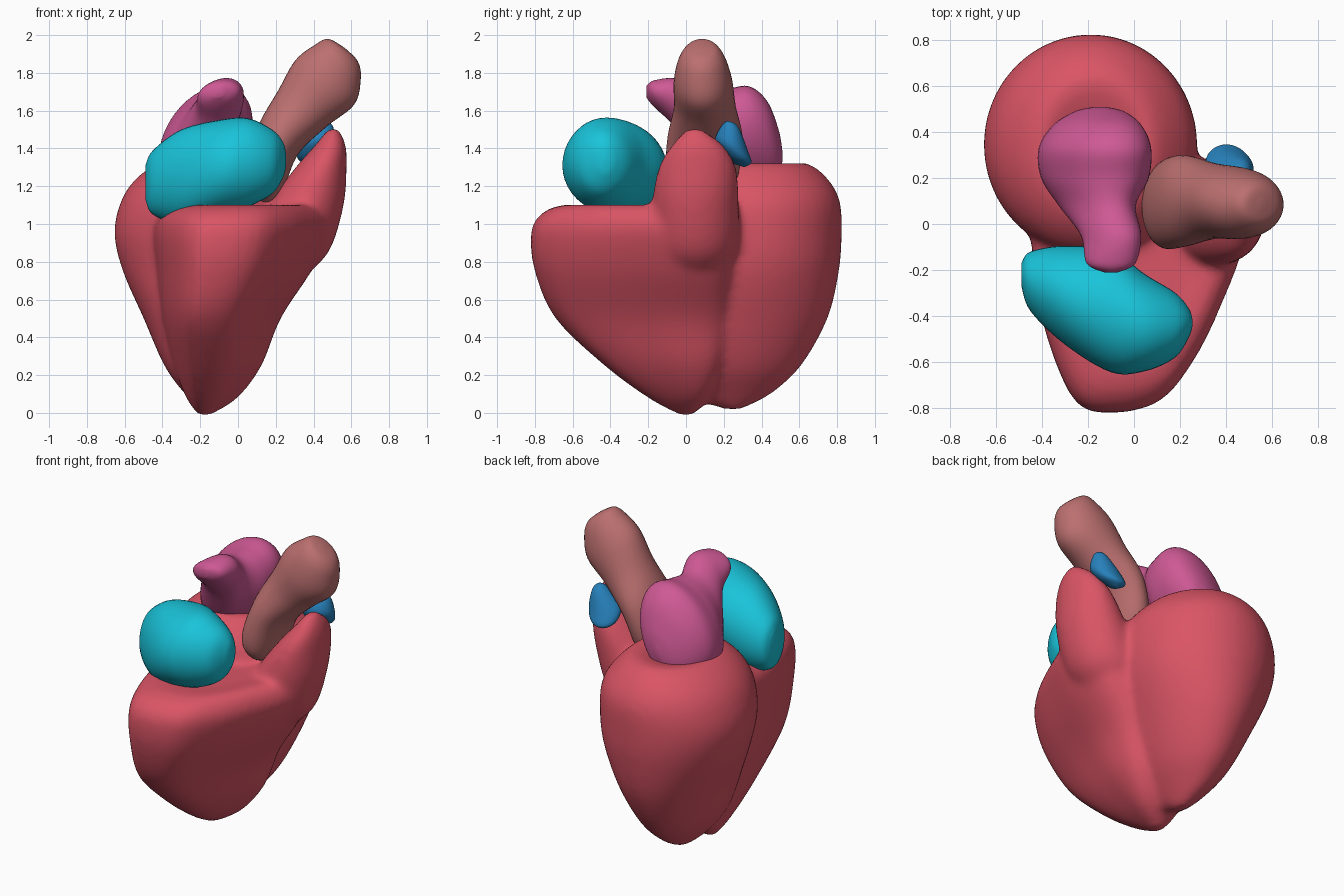
import bpy, bmesh, math
from mathutils import Vector

X, Y, Z = (1, 0, 0), (0, 1, 0), (0, 0, 1)
CIRCLE = [(math.cos(i * math.tau / 40), math.sin(i * math.tau / 40)) for i in range(40)]


def spline(pts, steps, closed=False):
    """Catmull-Rom interpolation of tuples of any length."""
    n, out = len(pts), []
    for i in range(n if closed else n - 1):
        idx = [(i + k) % n if closed else min(max(i + k, 0), n - 1) for k in (-1, 0, 1, 2)]
        p = [pts[k] for k in idx]
        for s in range(steps):
            t = s / steps
            out.append(tuple(
                b + 0.5 * t * (c - a + t * (2 * a - 5 * b + 4 * c - d + t * (3 * (b - c) + d - a)))
                for a, b, c, d in zip(*p)))
    if not closed:
        out.append(tuple(pts[-1]))
    return out


def loft(bm, rings, u, v, outline=CIRCLE):
    """Closed skin over rings (x, y, z, half size along u, half size along v)."""
    u, v = Vector(u), Vector(v)
    rows = []
    for x, y, z, a, b in spline(rings, 6):
        c = Vector((x, y, z))
        rows.append([bm.verts.new(c + u * a * p + v * b * q) for p, q in outline])
    n = len(outline)
    for r, s in zip(rows, rows[1:]):
        for i in range(n):
            bm.faces.new((r[i], r[(i + 1) % n], s[(i + 1) % n], s[i]))
    bm.faces.new(rows[0][::-1])
    bm.faces.new(rows[-1])


def make(name, bm, color):
    bmesh.ops.recalc_face_normals(bm, faces=bm.faces[:])
    me = bpy.data.meshes.new(name)
    bm.to_mesh(me)
    bm.free()
    for f in me.polygons:
        f.use_smooth = True
    ob = bpy.data.objects.new(name, me)
    bpy.context.collection.objects.link(ob)
    mat = bpy.data.materials.new(name)
    mat.diffuse_color = (*color, 1)
    me.materials.append(mat)
    return ob


# Ventricles: left chamber, right chamber and outflow cone fused into one skin
bm = bmesh.new()
loft(bm, [(-.16, .25, .02, .03, .05), (-.17, .22, .1, .11, .23), (-.17, .25, .25, .22, .36),
          (-.17, .30, .5, .33, .45), (-.18, .34, .75, .43, .47), (-.19, .345, .95, .465, .48),
          (-.18, .34, 1.12, .44, .475), (-.18, .34, 1.24, .36, .41), (-.17, .34, 1.32, .25, .30),
          (-.17, .32, 1.30, .17, .18), (-.17, .30, 1.24, .06, .06)], X, Y)
wall = [(-.1, -.82), (.1, -.77), (.24, -.6), (.36, -.35), (.46, -.05), (.42, .2),
        (.2, .3), (-.2, .3), (-.43, .1), (-.44, -.2), (-.38, -.5), (-.26, -.77)]
wall = [(x / .455, (y + .26) / .56) for x, y in spline(wall, 4, True)]
loft(bm, [(-.18, 0, -.015, .03, .03), (-.14, -.04, .08, .135, .16), (-.11, -.115, .25, .23, .315),
          (-.09, -.22, .5, .31, .47), (-.025, -.265, .75, .405, .535), (.01, -.27, .95, .46, .55),
          (.02, -.26, 1.05, .44, .51), (.04, -.23, 1.1, .36, .42), (.05, -.2, 1.09, .2, .25)],
     X, Y, wall)
loft(bm, [(.22, .05, .7, .1, .1), (.26, .05, .85, .22, .22), (.36, .05, 1.1, .2, .23),
          (.44, .06, 1.3, .135, .205), (.49, .06, 1.42, .08, .135), (.505, .045, 1.505, .03, .04)], X, Y)
body = make("ventricles", bm, (.70, .09, .13))
rm = body.modifiers.new("fuse", 'REMESH')
rm.mode = 'VOXEL'
rm.voxel_size = .022
rm.use_smooth_shade = True
sm = body.modifiers.new("soften", 'SMOOTH')
sm.factor, sm.iterations = .5, 10

# Right atrium, a bean lying across the front
bm = bmesh.new()
loft(bm, [(-.49, -.22, 1.22, .05, .09), (-.45, -.25, 1.22, .13, .17), (-.3, -.31, 1.25, .215, .25),
          (-.1, -.38, 1.3, .265, .25), (.05, -.43, 1.325, .21, .235), (.18, -.44, 1.33, .14, .17),
          (.24, -.43, 1.34, .06, .09), (.255, -.43, 1.34, .01, .02)], Y, Z)
make("right_atrium", bm, (.01, .55, .70))

# Left atrium, leaning block with a lobe reaching forward
bm = bmesh.new()
loft(bm, [(-.1, -.21, 1.70, .03, .03), (-.1, -.17, 1.69, .105, .07), (-.1, -.05, 1.635, .125, .135),
          (-.16, .08, 1.49, .155, .22), (-.17, .2, 1.44, .22, .27), (-.17, .33, 1.45, .23, .28),
          (-.16, .43, 1.42, .18, .23), (-.15, .49, 1.37, .1, .13), (-.15, .51, 1.36, .02, .03)],
     X, (.3, 0, 1))
make("left_atrium", bm, (.62, .10, .30))

# Aorta, leaning up to the right
bm = bmesh.new()
loft(bm, [(.10, .07, 1.12, .04, .06), (.13, .08, 1.22, .12, .18), (.21, .1, 1.44, .13, .2),
          (.34, .1, 1.61, .16, .165), (.46, .09, 1.75, .195, .155), (.53, .085, 1.86, .15, .125),
          (.555, .085, 1.92, .1, .08), (.56, .085, 1.935, .02, .02)], (.8, 0, -.6), Y)
make("aorta", bm, (.50, .16, .16))

# Small auricle tucked behind the outflow cone
bm = bmesh.new()
loft(bm, [(.46, .24, 1.54, .02, .02), (.455, .24, 1.51, .05, .05), (.42, .24, 1.42, .1, .09),
          (.40, .27, 1.35, .085, .08), (.39, .28, 1.31, .02, .03)], X, (0, .95, -.3))
make("auricle", bm, (.02, .22, .50))
